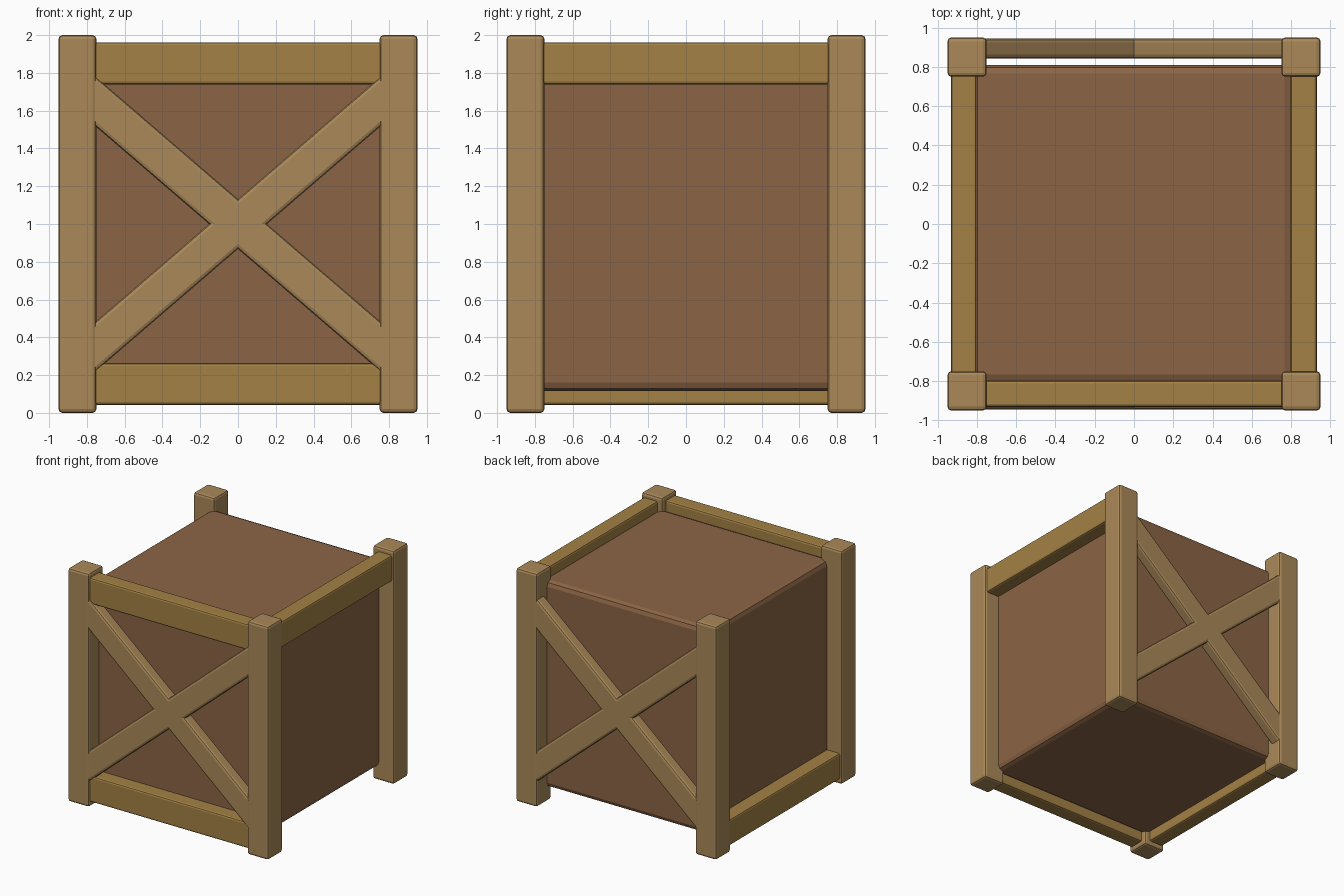
import bpy
from math import atan2

if "Cube" in bpy.data.objects:
    bpy.data.objects.remove(bpy.data.objects["Cube"])

def material(name, rgb):
    m = bpy.data.materials.new(name)
    m.diffuse_color = (*rgb, 1)
    m.use_nodes = True
    m.node_tree.nodes["Principled BSDF"].inputs["Base Color"].default_value = m.diffuse_color
    return m

POST = material("light_wood", (0.40, 0.25, 0.10))
RAIL = material("yellow_wood", (0.37, 0.22, 0.06))
BODY = material("brown_panel", (0.26, 0.13, 0.06))

def box(name, loc, size, mat, bevel, tilt=0):
    """Box of given full size with a two-segment faceted bevel."""
    bpy.ops.mesh.primitive_cube_add(size=1, location=loc)
    ob = bpy.context.object
    ob.name = name
    ob.scale = size
    bpy.ops.object.transform_apply(location=False, rotation=False, scale=True)
    ob.rotation_euler.y = tilt
    ob.data.materials.append(mat)
    mod = ob.modifiers.new("edge_bevel", 'BEVEL')
    mod.width = bevel
    mod.segments = 2
    return ob

# crate body
box("crate_body", (0, 0, 1), (1.62, 1.62, 1.766), BODY, 0.043)

# corner posts
for sy, depth in ((-1, "front"), (1, "back")):
    for sx, side in ((-1, "left"), (1, "right")):
        box(f"{depth}_{side}_post", (sx * 0.85, sy * 0.85, 1), (0.2, 0.2, 2), POST, 0.02)

# edge rails: two on the front, top only on the right, bottom only on the left
LOW, HIGH, OUT = 0.153, 1.85, 0.865
ALONG_X, ALONG_Y = (1.6, 0.135, 0.223), (0.135, 1.6, 0.223)
box("front_top_rail", (0, -OUT, HIGH), ALONG_X, RAIL, 0.015)
box("front_bottom_rail", (0, -OUT, LOW), ALONG_X, RAIL, 0.015)
box("right_top_rail", (OUT, 0, HIGH), ALONG_Y, RAIL, 0.015)
box("left_bottom_rail", (-OUT, 0, LOW), ALONG_Y, RAIL, 0.015)

# crossed braces on front and back
angle = atan2(0.86, 1)
for sy, depth in ((-1, "front"), (1, "back")):
    for s, kind in ((-1, "rising"), (1, "falling")):
        box(f"{depth}_{kind}_brace", (0, sy * 0.893, 1), (2.2, 0.102, 0.2), POST, 0.02, s * angle)
